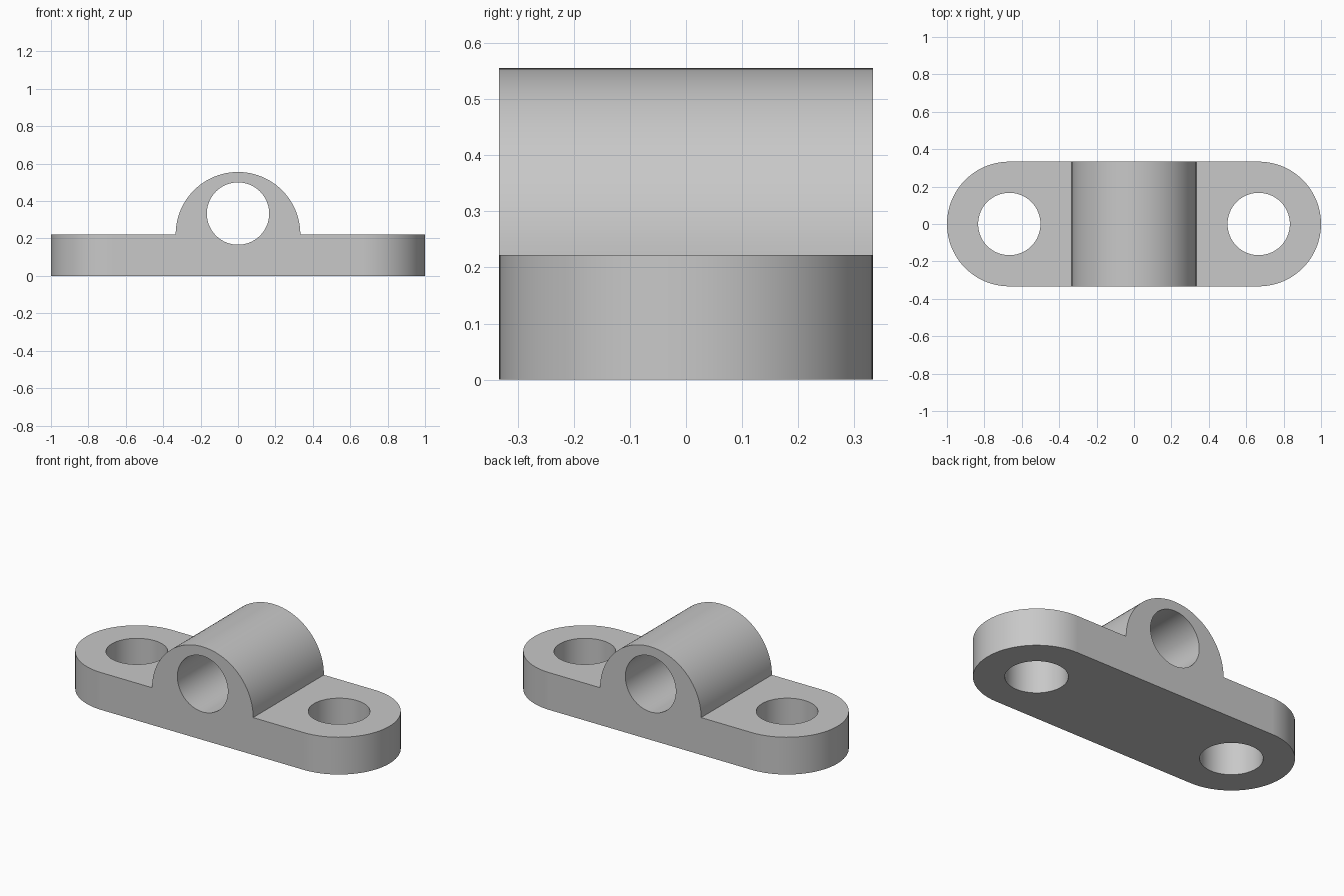
import bpy
import bmesh
from math import sin, cos, pi, radians
from mathutils import Matrix, Vector

if "Cube" in bpy.data.objects:
    bpy.data.objects.remove(bpy.data.objects["Cube"], do_unlink=True)

U = 1 / 9            # drawing unit
R = 3 * U            # end radius and hump radius
HOLE = 1.5 * U       # radius of all bores
THICK = 2 * U        # base plate thickness
SEGS = 48            # steps in a half circle

grey = bpy.data.materials.new("satin grey")
grey.use_nodes = True
grey.diffuse_color = (0.58, 0.58, 0.58, 1)
grey.node_tree.nodes["Principled BSDF"].inputs["Base Color"].default_value = grey.diffuse_color


def arc(cx, cy, r, start, sweep, steps):
    return [(cx + r * cos(start + sweep * i / steps), cy + r * sin(start + sweep * i / steps))
            for i in range(steps + 1)]


def prism(name, outline, low, high, along_y=False):
    """Extrude a closed 2D outline along z, or along y when it is an x-z profile."""
    bm = bmesh.new()
    face = bm.faces.new([bm.verts.new((a, b, low)) for a, b in outline])
    out = bmesh.ops.extrude_face_region(bm, geom=[face])
    moved = [g for g in out["geom"] if isinstance(g, bmesh.types.BMVert)]
    bmesh.ops.translate(bm, verts=moved, vec=Vector((0, 0, high - low)))
    if along_y:
        bm.transform(Matrix.Rotation(pi / 2, 4, "X"))
    bmesh.ops.recalc_face_normals(bm, faces=bm.faces)
    mesh = bpy.data.meshes.new(name)
    bm.to_mesh(mesh)
    bm.free()
    mesh.materials.append(grey)
    obj = bpy.data.objects.new(name, mesh)
    bpy.context.collection.objects.link(obj)
    return obj


def combine(target, tool, operation):
    """Apply a boolean and discard the helper."""
    mod = target.modifiers.new(operation, "BOOLEAN")
    mod.operation, mod.object, mod.solver = operation, tool, "EXACT"
    tool.hide_render = True
    bpy.context.view_layer.objects.active = target
    bpy.ops.object.modifier_apply(modifier=mod.name)
    bpy.data.objects.remove(tool, do_unlink=True)


# Side profile: flat base with a half-round hump
profile = [(-1.2, 0), (1.2, 0), (1.2, THICK)] + arc(0, THICK, R, 0, pi, SEGS) + [(-1.2, THICK)]
bracket = prism("pivot_bracket", profile, -0.5, 0.5, along_y=True)

# Rounded-end plan outline trims the profile
plan = arc(1 - R, 0, R, -pi / 2, pi, SEGS) + arc(R - 1, 0, R, pi / 2, pi, SEGS)
combine(bracket, prism("plan_trim", plan, -0.2, 1), "INTERSECT")

# Two vertical mounting holes and the cross bore
for x in (R - 1, 1 - R):
    circle = arc(x, 0, HOLE, 0, 2 * pi, 2 * SEGS)[:-1]
    combine(bracket, prism("mount_hole_cutter", circle, -0.2, 1), "DIFFERENCE")
bore = arc(0, R, HOLE, 0, 2 * pi, 2 * SEGS)[:-1]
combine(bracket, prism("bore_cutter", bore, -1, 1, along_y=True), "DIFFERENCE")

# Smooth the curved walls and keep the rims sharp
bpy.ops.object.select_all(action="DESELECT")
bracket.select_set(True)
bpy.context.view_layer.objects.active = bracket
bpy.ops.object.shade_smooth_by_angle(angle=radians(30))
weighted = bracket.modifiers.new("even_normals", "WEIGHTED_NORMAL")
weighted.keep_sharp = True
